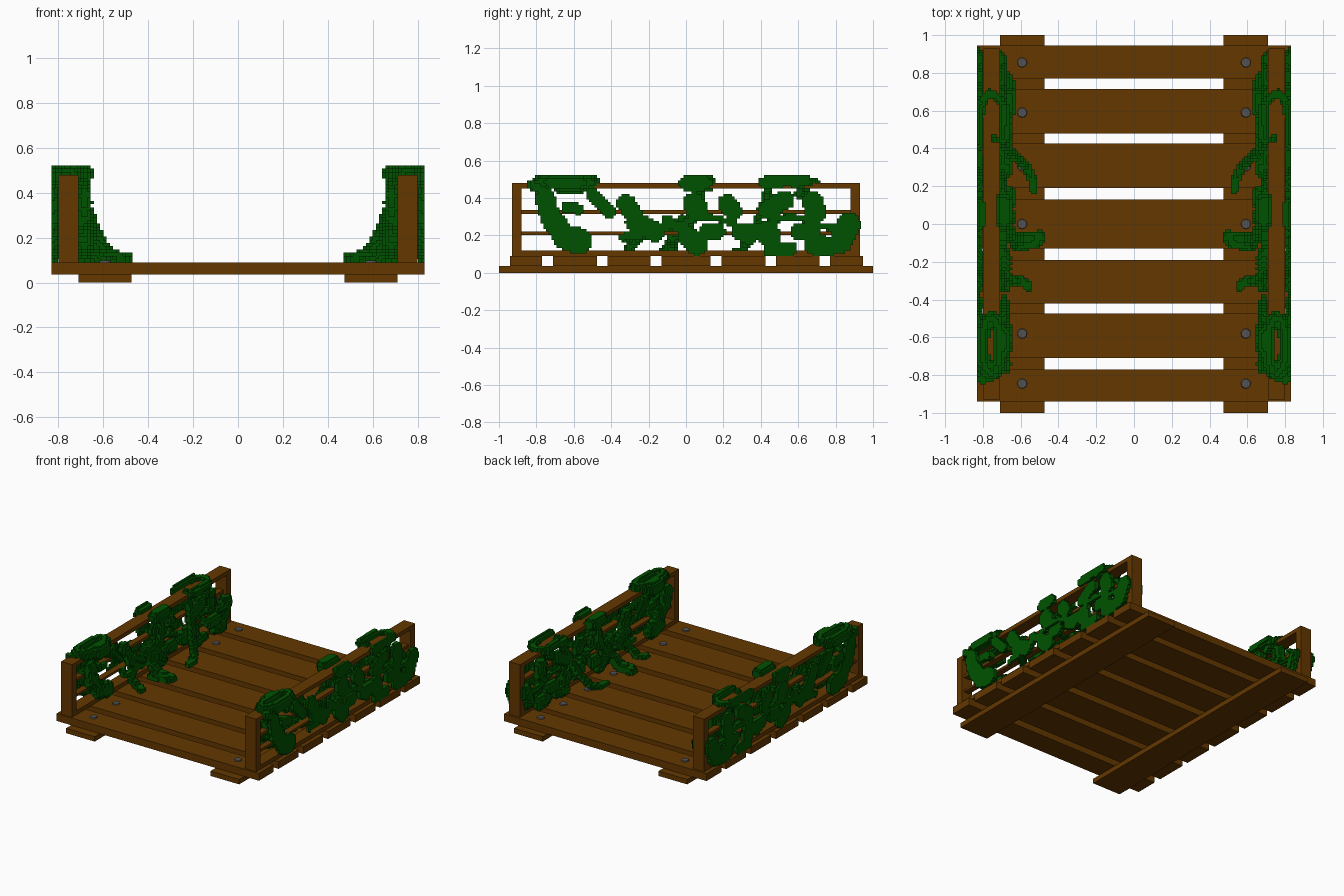
import bpy, bmesh, math
from mathutils import Vector


def material(name, rgb):
    m = bpy.data.materials.new(name)
    m.diffuse_color = (*rgb, 1)
    return m


WOOD = material("brown wood", (0.125, 0.039, 0.0))
LEAF = material("vine green", (0.0, 0.085, 0.0))
METAL = material("bolt grey", (0.085, 0.085, 0.085))


def finish(name, bm, mat, mirror=True):
    me = bpy.data.meshes.new(name)
    bmesh.ops.recalc_face_normals(bm, faces=bm.faces)
    bm.to_mesh(me)
    bm.free()
    me.materials.append(mat)
    ob = bpy.data.objects.new(name, me)
    bpy.context.collection.objects.link(ob)
    if mirror:
        ob.modifiers.new("mirror", 'MIRROR').use_mirror_merge = False
    return ob


def box(name, x, y, z, mirror=True):
    bm = bmesh.new()
    bmesh.ops.create_cube(bm, size=1)
    for v in bm.verts:
        v.co = [a[0] + (c + 0.5) * (a[1] - a[0]) for c, a in zip(v.co, (x, y, z))]
    return finish(name, bm, WOOD, mirror)


# Deck: two runners and seven planks
box("runner", (0.475, 0.71), (-1, 1), (0, 0.036))
planks = [(-0.94, -0.77), (-0.71, -0.475), (-0.42, -0.19), (-0.13, 0.13),
          (0.19, 0.425), (0.48, 0.715), (0.77, 0.945)]
for i, y in enumerate(planks):
    box(f"plank_{i}", (-0.83, 0.83), y, (0.036, 0.09), False)

# Bolts on each plank
for i, y in enumerate((-0.845, -0.58, -0.305, 0, 0.305, 0.59, 0.855)):
    bm = bmesh.new()
    bmesh.ops.create_cone(bm, cap_ends=True, segments=12, radius1=0.028, radius2=0.024, depth=0.014)
    bmesh.ops.translate(bm, verts=bm.verts, vec=(0.592, y, 0.091))
    finish(f"bolt_{i}", bm, METAL)

# Side railings
for n, y in (("front", (-0.93, -0.88)), ("back", (0.88, 0.93))):
    box(f"{n}_post", (0.71, 0.80), y, (0.09, 0.48))
box("top_rail", (0.71, 0.80), (-0.93, 0.93), (0.45, 0.48))
box("upper_slat", (0.735, 0.78), (-0.9, 0.9), (0.315, 0.337))
box("lower_slat", (0.735, 0.78), (-0.9, 0.9), (0.203, 0.22))
box("bottom_rail", (0.71, 0.80), (-0.93, 0.93), (0.09, 0.12))

# Vines: chunky blocks filled inside capsules, cut flat on the outer side
H = 0.0144
cells = set()


def capsule(p, q, r, sx=1.0):
    p, q = Vector(p), Vector(q)
    d = q - p
    lo = [min(a, b) - r for a, b in zip(p, q)]
    hi = [max(a, b) + r for a, b in zip(p, q)]
    rng = [range(math.floor(a / H), math.ceil(b / H) + 1)
           for a, b in zip((lo[0] - 0.83, lo[1], lo[2] - 0.09), (hi[0] - 0.83, hi[1], hi[2] - 0.09))]
    for i in rng[0]:
        for j in rng[1]:
            for k in rng[2]:
                if i > -1 or k < 0 or k > 29:
                    continue
                c = Vector((0.83 + (i + .5) * H, (j + .5) * H, 0.09 + (k + .5) * H))
                t = max(0, min(1, (c - p).dot(d) / max(d.length_squared, 1e-9)))
                e = c - p - d * t
                e.x /= sx
                if e.length < r:
                    cells.add((i, j, k))


# Leaf clumps on both faces of the railing: y1, z1, y2, z2, radius
clumps = [
    (-.75, .39, -.73, .31, .055), (-.72, .29, -.65, .20, .06), (-.64, .19, -.57, .17, .07),
    (-.50, .42, -.41, .33, .036), (-.64, .35, -.57, .34, .03), (-.32, .37, -.28, .31, .05),
    (-.27, .27, -.17, .22, .055), (-.34, .19, -.24, .20, .022), (.04, .37, .06, .34, .06),
    (-.10, .28, .01, .21, .03), (.01, .19, .06, .15, .055), (.22, .37, .25, .33, .05),
    (.12, .22, .16, .22, .05), (.29, .22, .34, .20, .05), (.44, .22, .45, .19, .06),
    (.44, .34, .53, .39, .052), (.45, .12, .56, .13, .035), (.68, .38, .69, .32, .058),
    (.60, .22, .68, .22, .045), (.69, .15, .76, .14, .055), (.87, .26, .83, .17, .062)]
for n, (a, b, c, d, r) in enumerate(clumps):
    capsule((0.822, a, b), (0.822, c, d), r, 0.6)
    x = 0.685 + 0.015 * (n % 3) - (0.03 if 0.1 < b < 0.24 else 0)
    capsule((x, a, b), (x, c, d), r * 0.85, 0.75)
    capsule((0.80, c, d), (0.70, a, b), 0.025)

# Thin stems linking the clumps along both faces
for x in (0.815, 0.695):
    vine_z = [(y, 0.27 + 0.03 * math.sin(14 * y)) for y in (-.27 + s * .05 for s in range(23))]
    for (y0, z0), (y1, z1) in zip(vine_z, vine_z[1:]):
        capsule((x, y0, z0), (x, y1, z1), 0.018)


def vine(points, r):
    for p, q in zip(points, points[1:]):
        capsule(p, q, r)


# Growth over the top rail
ring = [(0.755 + 0.05 * math.cos(t * math.pi / 6), -0.645 + 0.15 * math.sin(t * math.pi / 6), 0.482)
        for t in range(13)]
vine(ring, 0.036)
capsule((0.70, -.66, .47), (0.70, -.58, .47), 0.05)
capsule((0.80, -.82, .47), (0.81, -.74, .42), 0.03)
capsule((0.69, 0.02, .48), (0.69, 0.12, .48), 0.046)
capsule((0.825, 0.0, .48), (0.825, 0.1, .48), 0.038)
capsule((0.69, .45, .485), (0.69, .62, .49), 0.03)
capsule((0.825, .42, .485), (0.825, .64, .49), 0.03)
vine([(.81, .58, .47), (.80, .66, .49), (.76, .69, .49), (.71, .66, .48), (.69, .6, .42)], 0.024)

# Creepers running out on the deck
vine([(.74, .45, .48), (.69, .42, .38), (.63, .36, .22), (.57, .30, .12), (.54, .24, .10), (.53, .18, .10)], 0.024)
vine([(.70, -.02, .28), (.67, -.07, .19), (.60, -.08, .12), (.50, -.07, .10)], 0.036)
capsule((.62, -.11, .11), (.52, -.10, .10), 0.034)
vine([(.70, -.24, .20), (.66, -.30, .14), (.60, -.30, .10), (.56, -.33, .10)], 0.026)
vine([(.69, .07, .42), (.68, .05, .3), (.66, -.04, .2)], 0.03)

bm = bmesh.new()
verts = {}


def corner(key):
    if key not in verts:
        verts[key] = bm.verts.new((0.83 + key[0] * H, key[1] * H, 0.09 + key[2] * H))
    return verts[key]


# Skin the filled blocks
for c in sorted(cells):
    for ax in range(3):
        for side in (0, 1):
            nb = list(c)
            nb[ax] += 2 * side - 1
            if tuple(nb) in cells:
                continue
            u, w = (ax + 1) % 3, (ax + 2) % 3
            loop = []
            for du, dw in ((0, 0), (1, 0), (1, 1), (0, 1)):
                k = list(c)
                k[ax] += side
                k[u] += du
                k[w] += dw
                loop.append(corner(tuple(k)))
            bm.faces.new(loop if side else loop[::-1])
finish("vines", bm, LEAF)
